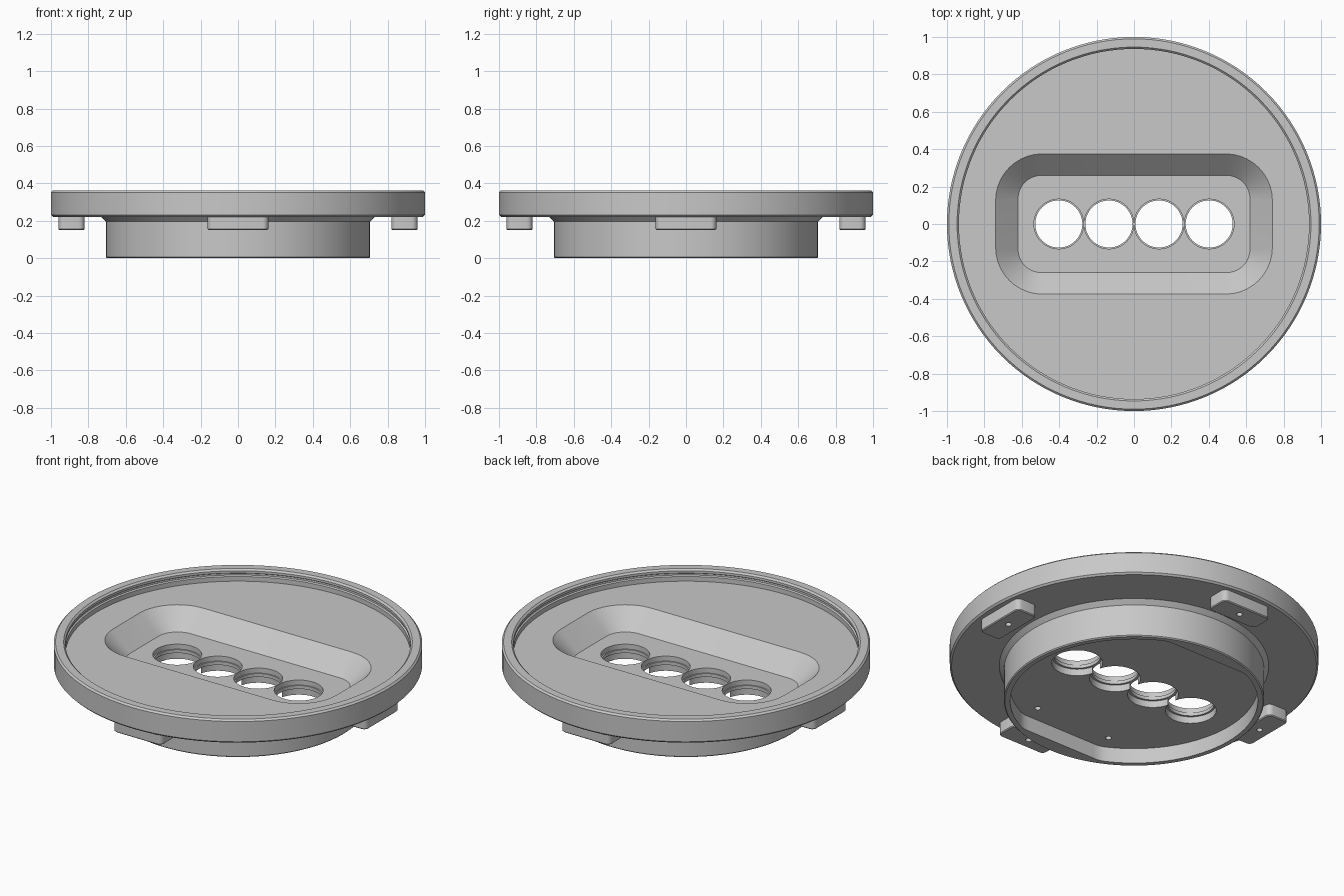
import bpy, bmesh
from math import cos, sin, pi, radians

cube = bpy.data.objects.get("Cube")
if cube:
    bpy.data.objects.remove(cube, do_unlink=True)

grey = bpy.data.materials.new("plain_grey")
grey.use_nodes = True
grey.diffuse_color = (0.58, 0.58, 0.58, 1)
grey.node_tree.nodes["Principled BSDF"].inputs["Base Color"].default_value = (0.58, 0.58, 0.58, 1)


def loft(name, rings):
    """Skin a stack of equal-length point rings and cap both ends."""
    bm = bmesh.new()
    loops = [[bm.verts.new(p) for p in ring] for ring in rings]
    n = len(loops[0])
    for low, high in zip(loops, loops[1:]):
        for i in range(n):
            j = (i + 1) % n
            bm.faces.new((low[i], low[j], high[j], high[i]))
    bm.faces.new(loops[0][::-1])
    bm.faces.new(loops[-1])
    bmesh.ops.recalc_face_normals(bm, faces=bm.faces)
    mesh = bpy.data.meshes.new(name)
    bm.to_mesh(mesh)
    bm.free()
    mesh.materials.append(grey)
    obj = bpy.data.objects.new(name, mesh)
    bpy.context.collection.objects.link(obj)
    return obj


def circle(r, z, x=0, y=0, n=48):
    return [(x + r * cos(2 * pi * i / n), y + r * sin(2 * pi * i / n), z) for i in range(n)]


def rounded_rect(hx, hy, r, z, x=0, y=0, n=10):
    points = []
    for k, (sx, sy) in enumerate(((1, 1), (-1, 1), (-1, -1), (1, -1))):
        for i in range(n + 1):
            a = pi / 2 * (k + i / n)
            points.append((x + sx * (hx - r) + r * cos(a), y + sy * (hy - r) + r * sin(a), z))
    return points


def cut(target, cutter):
    cutter.hide_render = True
    mod = target.modifiers.new("cut", 'BOOLEAN')
    mod.operation = 'DIFFERENCE'
    mod.solver = 'EXACT'
    mod.object = cutter
    bpy.context.view_layer.objects.active = target
    bpy.ops.object.modifier_apply(modifier=mod.name)
    bpy.data.objects.remove(cutter, do_unlink=True)


def smooth(obj):
    bpy.ops.object.select_all(action='DESELECT')
    obj.select_set(True)
    bpy.context.view_layer.objects.active = obj
    bpy.ops.object.shade_smooth_by_angle(angle=radians(25))


# Tray with raised grooved rim and a collar below
profile = [(.70, 0), (.706, .006), (.706, .195), (.731, .221), (.99, .221), (1, .231),
           (1, .352), (.99, .362), (.946, .362), (.936, .352), (.936, .338), (.944, .333),
           (.944, .323), (.936, .318), (.936, .29)]
tray = loft("tray", [circle(r, z, n=128) for r, z in profile])

# Cavity under the tray, round with two flat sides
cavity = [[(x, max(-.615, min(.615, y)), z) for x, y, z in circle(.672, z, n=128)]
          for z in (-.1, .09)]
cut(tray, loft("cavity_cutter", cavity))

# Sloped pocket in the top
cut(tray, loft("pocket_cutter", [rounded_rect(.62, .26, .125, .18),
                                 rounded_rect(.74, .375, .25, .29),
                                 rounded_rect(.74, .375, .25, .4)]))

# Row of four through holes, each with a narrow lip halfway down
for k in range(4):
    x = (k - 1.5) * .268
    steps = [(.138, .06), (.138, .13), (.126, .13), (.126, .15), (.133, .15), (.133, .2)]
    cut(tray, loft("hole_cutter", [circle(r, z, x) for r, z in steps]))

# Small blind screw holes in the underside
for sx in (-1, 1):
    for sy in (-1, 1):
        cut(tray, loft("screw_cutter", [circle(.017, z, sx * .25, sy * .515, 16)
                                        for z in (.06, .13)]))
smooth(tray)

# Four locking tabs under the rim, each with a screw hole
for name, dx, dy in (("front", 0, -1), ("back", 0, 1), ("left", 1, 0), ("right", -1, 0)):
    hx, hy = (.069, .162) if dx else (.162, .069)
    x, y = .89 * dx, .89 * dy
    tab = loft(name + "_tab", [rounded_rect(hx - .005, hy - .005, .025, .15, x, y, 5),
                               rounded_rect(hx, hy, .03, .155, x, y, 5),
                               rounded_rect(hx, hy, .03, .225, x, y, 5)])
    cut(tab, loft("screw_cutter", [circle(.017, z, x, y, 16) for z in (.1, .2)]))
    smooth(tab)
